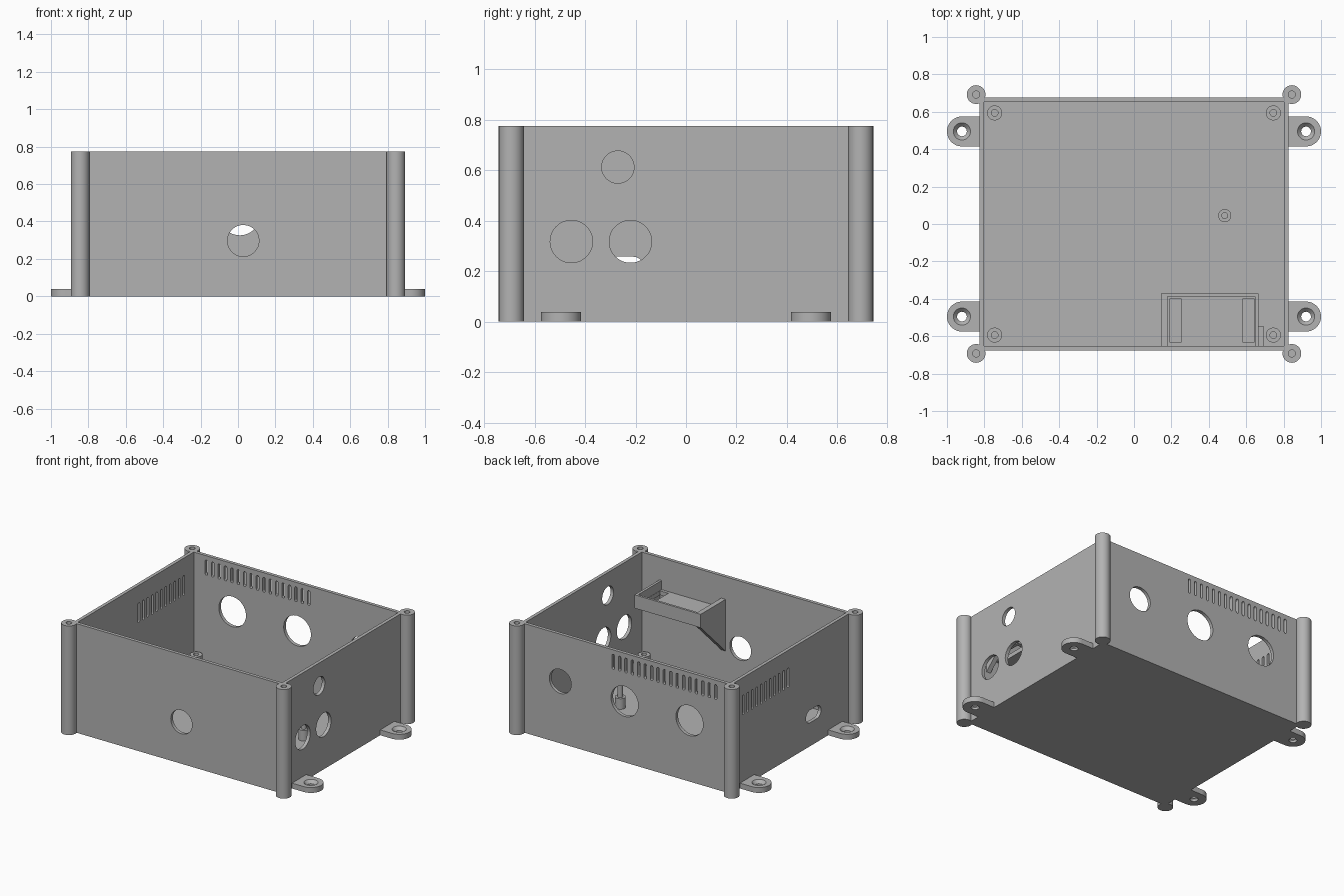
import bpy, bmesh, math
from mathutils import Vector

if "Cube" in bpy.data.objects:
    bpy.data.objects.remove(bpy.data.objects["Cube"], do_unlink=True)

grey = bpy.data.materials.new("enclosure_grey")
grey.use_nodes = True
COLOR = (0.45, 0.45, 0.45, 1)
grey.diffuse_color = COLOR
grey.node_tree.nodes["Principled BSDF"].inputs["Base Color"].default_value = COLOR

# Overall sizes
HX, HY, H, WALL, FLOOR = 0.827, 0.675, 0.775, 0.024, 0.025


def rect(u0, v0, u1, v1):
    return [(u0, v0), (u1, v0), (u1, v1), (u0, v1)]


def circle(u, v, r, n=48):
    return [(u + r * math.cos(2 * math.pi * i / n), v + r * math.sin(2 * math.pi * i / n))
            for i in range(n)]


def stadium(u, v, half, r, upright=False, n=12):
    """Rounded slot outline; half is the straight half length."""
    pts = []
    for side in (1, -1):
        for i in range(n + 1):
            a = math.pi * (i / n - 0.5)
            p = (side * (half + r * math.cos(a)), side * r * math.sin(a))
            pts.append((u - p[1], v + p[0]) if upright else (u + p[0], v + p[1]))
    return pts


def prism(bm, outline, axis, lo, hi, top_scale=1):
    """Extrude an outline along an axis, optionally tapering towards hi."""
    place = {"x": lambda u, v, w: (w, u, v),
             "y": lambda u, v, w: (u, w, v),
             "z": lambda u, v, w: (u, v, w)}[axis]
    cu = sum(p[0] for p in outline) / len(outline)
    cv = sum(p[1] for p in outline) / len(outline)
    a = [bm.verts.new(place(u, v, lo)) for u, v in outline]
    b = [bm.verts.new(place(cu + (u - cu) * top_scale, cv + (v - cv) * top_scale, hi))
         for u, v in outline]
    faces = [bm.faces.new(a), bm.faces.new(b)]
    for i in range(len(a)):
        j = (i + 1) % len(a)
        faces.append(bm.faces.new((a[i], a[j], b[j], b[i])))
    bmesh.ops.recalc_face_normals(bm, faces=faces)


def make(name, solids, cuts=()):
    """Build an object from prisms and subtract the cutting prisms."""
    def mesh_object(label, parts):
        bm = bmesh.new()
        for part in parts:
            prism(bm, *part)
        me = bpy.data.meshes.new(label)
        bm.to_mesh(me)
        bm.free()
        ob = bpy.data.objects.new(label, me)
        bpy.context.collection.objects.link(ob)
        return ob

    ob = mesh_object(name, solids)
    if cuts:
        cutter = mesh_object(name + "_cutter", cuts)
        cutter.hide_render = True
        mod = ob.modifiers.new("cut", "BOOLEAN")
        mod.operation, mod.solver, mod.object = "DIFFERENCE", "EXACT", cutter
        dg = bpy.context.evaluated_depsgraph_get()
        me = bpy.data.meshes.new_from_object(ob.evaluated_get(dg))
        ob.modifiers.clear()
        ob.data = me
        bpy.data.objects.remove(cutter, do_unlink=True)
    ob.data.materials.clear()
    ob.data.materials.append(grey)
    bpy.ops.object.select_all(action="DESELECT")
    ob.select_set(True)
    bpy.context.view_layer.objects.active = ob
    bpy.ops.object.shade_smooth_by_angle(angle=math.radians(30))
    return ob


# Open box with cable holes and ventilation slots
IX, IY = HX - WALL, HY - WALL
cuts = [(rect(-IX, -IY, IX, IY), "z", FLOOR, H + 0.1)]
front, back = (-HY - 0.05, -IY + 0.03), (IY - 0.03, HY + 0.05)
left, right = (IX - 0.03, HX + 0.05), (-HX - 0.05, -IX + 0.03)
cuts.append((circle(0.028, 0.297, 0.084), "y", *front))
for x, z, r in ((0.515, 0.44, 0.086), (0.01, 0.433, 0.107), (-0.5, 0.433, 0.107)):
    cuts.append((circle(x, z, r), "y", *back))
for y, z, r in ((-0.27, 0.612, 0.064), (-0.454, 0.317, 0.084), (-0.22, 0.317, 0.084)):
    cuts.append((circle(y, z, r), "x", *left))
cuts.append((stadium(-0.25, 0.212, 0.04, 0.045), "x", *right))
for i in range(17):
    cuts.append((stadium(-0.705 + 0.0503 * i, 0.69, 0.043, 0.01, True), "y", *back))
for i in range(11):
    cuts.append((stadium(0.035 + 0.0503 * i, 0.58, 0.06, 0.01, True), "x", *right))

# The cavity is cut first so that the hole cutters never overlap it
box = make("box_shell", [(rect(-HX, -HY, HX, HY), "z", 0, H)], cuts[:1])
bm = bmesh.new()
for part in cuts[1:]:
    prism(bm, *part)
hole_mesh = bpy.data.meshes.new("hole_cutter")
bm.to_mesh(hole_mesh)
bm.free()
holes = bpy.data.objects.new("hole_cutter", hole_mesh)
bpy.context.collection.objects.link(holes)
mod = box.modifiers.new("holes", "BOOLEAN")
mod.operation, mod.solver, mod.object = "DIFFERENCE", "EXACT", holes
box.data = bpy.data.meshes.new_from_object(
    box.evaluated_get(bpy.context.evaluated_depsgraph_get()))
box.modifiers.clear()
bpy.data.objects.remove(holes, do_unlink=True)
box.data.materials.clear()
box.data.materials.append(grey)

# Corner screw posts, floor standoffs and mounting ears
for sx, side in ((1, "left"), (-1, "right")):
    for sy, end in ((1, "back"), (-1, "front")):
        tag = end + "_" + side
        px, py = sx * 0.844, sy * 0.692
        make("corner_post_" + tag, [(circle(px, py, 0.05), "z", 0, H)],
             [(circle(px, py, 0.019, 24), "z", 0.45, H + 0.1)])
        px, py = sx * 0.745, sy * 0.594
        make("standoff_" + tag, [(circle(px, py, 0.04, 32), "z", FLOOR - 0.01, 0.086)],
             [(circle(px, py, 0.018, 24), "z", FLOOR + 0.005, 0.2)])
        px, py, r = sx * 0.92, sy * 0.495, 0.08
        ear = [(sx * 0.815, py - r)]
        ear += [(px + sx * r * math.sin(a), py - r * math.cos(a))
                for a in (math.pi * i / 24 for i in range(25))]
        ear.append((sx * 0.815, py + r))
        ob = make("mounting_ear_" + tag, [(ear, "z", 0, 0.038)],
                  [(circle(px, py, 0.026, 32), "z", -0.05, 0.1)])
        # Countersink around the screw hole
        sink = bmesh.new()
        prism(sink, circle(px, py, 0.026, 32), "z", 0.016, 0.039, 0.047 / 0.026)
        sink_mesh = bpy.data.meshes.new("sink_cutter")
        sink.to_mesh(sink_mesh)
        sink.free()
        sink_ob = bpy.data.objects.new("sink_cutter", sink_mesh)
        bpy.context.collection.objects.link(sink_ob)
        mod = ob.modifiers.new("sink", "BOOLEAN")
        mod.operation, mod.solver, mod.object = "DIFFERENCE", "EXACT", sink_ob
        ob.data = bpy.data.meshes.new_from_object(
            ob.evaluated_get(bpy.context.evaluated_depsgraph_get()))
        ob.modifiers.clear()
        bpy.data.objects.remove(sink_ob, do_unlink=True)
        ob.data.materials.clear()
        ob.data.materials.append(grey)

# Locating pin on the floor
make("pin_base", [(circle(0.485, 0.045, 0.035, 32), "z", FLOOR - 0.01, 0.1)])
make("pin", [(circle(0.485, 0.045, 0.018, 24), "z", 0.09, 0.19)])

# Shelf tray on the inside of the front wall
WY, FY, ZB, ZT = -IY - 0.005, -0.372, 0.52, 0.615
make("tray_floor", [(rect(0.15, WY, 0.66, FY - 0.005), "z", ZB, ZB + 0.03)],
     [(rect(x, -0.63, x + 0.065, -0.4), "z", 0.4, 0.7) for x in (0.19, 0.58)])
make("tray_lip", [(rect(0.145, FY - 0.016, 0.665, FY), "z", ZB, ZT)])
make("tray_right_side", [(rect(0.145, WY, 0.18, FY), "z", ZB, ZT)])
make("tray_left_side", [(rect(0.647, WY, 0.665, FY), "z", ZB, ZT)])
make("tray_right_gusset", [([(WY, ZB), (FY, ZB), (WY, 0.243)], "x", 0.145, 0.18)])
make("tray_left_gusset", [([(WY, ZB), (-0.545, ZB), (WY, 0.415)], "x", 0.66, 0.693)])
